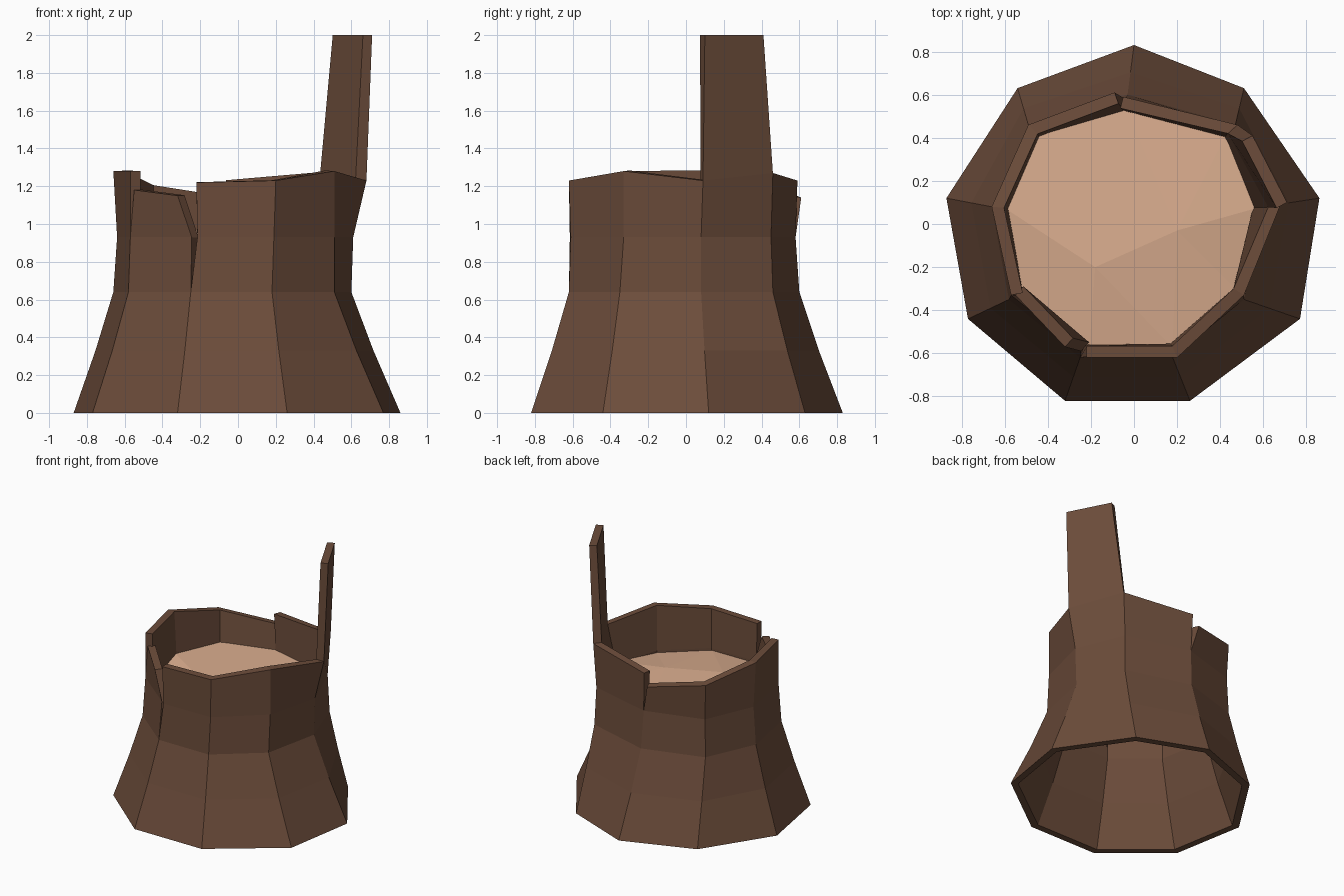
import bpy, bmesh
from mathutils import Vector

if "Cube" in bpy.data.objects:
    bpy.data.objects.remove(bpy.data.objects["Cube"], do_unlink=True)


def material(name, rgb):
    m = bpy.data.materials.new(name)
    m.use_nodes = True
    color = (*rgb, 1)
    m.diffuse_color = color
    bsdf = m.node_tree.nodes["Principled BSDF"]
    bsdf.inputs["Base Color"].default_value = color
    bsdf.inputs["Roughness"].default_value = 0.9
    return m


def make_object(name, bm, mat):
    mesh = bpy.data.meshes.new(name)
    bm.to_mesh(mesh)
    bm.free()
    mesh.materials.append(mat)
    obj = bpy.data.objects.new(name, mesh)
    bpy.context.collection.objects.link(obj)
    return obj


bark = material("brown bark", (0.15, 0.073, 0.043))
wood = material("pale wood", (0.72, 0.43, 0.28))

# Outlines of the nine bark columns, clockwise from the back
base = [(0, .83), (.51, .63), (.86, .12), (.77, -.44), (.26, -.82),
        (-.32, -.82), (-.77, -.44), (-.87, .12), (-.54, .63)]
waist = [(-.03, .60), (.47, .46), (.60, .08), (.51, -.35), (.18, -.62),
         (-.25, -.62), (-.58, -.35), (-.66, .08), (-.49, .46)]
neck = [(-.04, .58), (.46, .45), (.61, .08), (.51, -.33), (.19, -.61),
        (-.22, -.61), (-.57, -.33), (-.64, .08), (-.48, .45)]
rim = [(-.05, .59, 1.23), (.48, .46, 1.27), (.68, .09, 1.23), (.51, -.33, 1.28),
       (.20, -.62, 1.23), (-.32, -.57, 1.15), (-.57, -.33, 1.28),
       (-.66, .08, 1.28), (-.49, .46, 1.20)]
COUNT = len(base)


def column(i):
    b, w, n = Vector(base[i]), Vector(waist[i]), Vector(neck[i])
    shin = b.lerp(w, 0.55)
    return [Vector((*b, 0)), Vector((*shin, .33)), Vector((*w, .64)),
            Vector((*n, .93)), Vector(rim[i])]


# Where the bark is cracked, the panel ending at a column differs from the next
ending = {
    0: {4: (-.09, .61, 1.14)},
    5: {3: (-.215, -.615, .93), 4: (-.22, -.62, 1.22)},
    6: {4: (-.55, -.33, 1.18)},
}
starting = {5: {3: (-.245, -.59, .93)}}


def side(i, changes):
    points = column(i)
    for row, co in changes.get(i, {}).items():
        points[row] = Vector(co)
    return points


# Bark shell, with one panel drawn up into a tall splinter
bm = bmesh.new()
for i in range(COUNT):
    j = (i + 1) % COUNT
    first, second = side(i, starting), side(j, ending)
    if i == 1:
        first.append(Vector((.55, .41, 2)))
        second.append(Vector((.71, .10, 2)))
    for k in range(len(first) - 1):
        corners = (first[k], first[k + 1], second[k + 1], second[k])
        bm.faces.new([bm.verts.new(c) for c in corners])
bmesh.ops.remove_doubles(bm, verts=bm.verts, dist=0.0005)
shell = make_object("bark_shell", bm, bark)
thick = shell.modifiers.new("Thickness", "SOLIDIFY")
thick.thickness = 0.055
thick.offset = -1
thick.use_even_offset = True
bpy.context.view_layer.objects.active = shell
shell.select_set(True)
bpy.ops.object.modifier_apply(modifier=thick.name)

# Level the foot and the splinter tip
for v in shell.data.vertices:
    if v.co.z < 0.1:
        v.co.z = 0
    elif v.co.z > 1.9:
        v.co.z = 2

# Uneven cut wood inside the shell
bm = bmesh.new()
edge = [bm.verts.new((x * .94, y * .94, .91 if y < -.2 else .96)) for x, y in neck]
hub_a = bm.verts.new((-.18, -.20, .97))
hub_b = bm.verts.new((.20, -.03, .97))
for i in range(COUNT):
    hub = hub_a if 4 <= i <= 7 else hub_b
    bm.faces.new((hub, edge[(i + 1) % COUNT], edge[i]))
bm.faces.new((hub_b, edge[4], hub_a))
bm.faces.new((hub_a, edge[8], hub_b))
bmesh.ops.recalc_face_normals(bm, faces=bm.faces)
if sum(f.normal.z for f in bm.faces) < 0:
    bmesh.ops.reverse_faces(bm, faces=bm.faces)
make_object("cut_wood", bm, wood)
